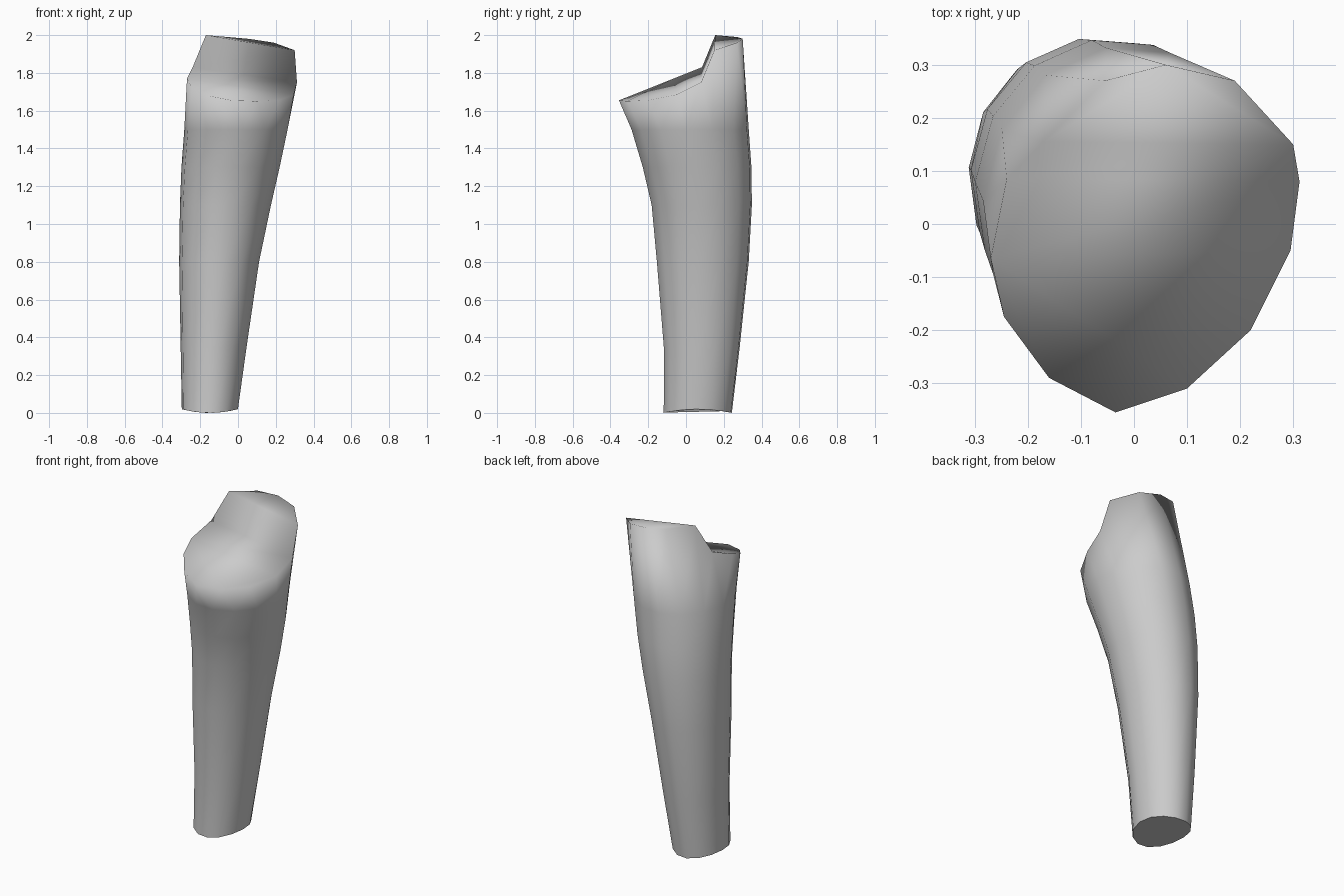
import bpy, bmesh, math

if "Cube" in bpy.data.objects:
    bpy.data.objects.remove(bpy.data.objects["Cube"])

N = 14
# cross-sections: z, x min, x max, y min, y max
SECTIONS = [
    (0.01, -0.298, 0.0, -0.12, 0.245),
    (0.35, -0.304, 0.046, -0.12, 0.287),
    (0.80, -0.312, 0.112, -0.157, 0.335),
    (1.10, -0.308, 0.175, -0.185, 0.352),
    (1.30, -0.300, 0.221, -0.232, 0.350),
    (1.50, -0.285, 0.263, -0.292, 0.336),
]
# slanted, notched upper rim, counter-clockwise from the right side
RIM = [
    (0.295, -0.05, 1.685), (0.312, 0.08, 1.75), (0.30, 0.15, 1.92),
    (0.19, 0.27, 1.96), (0.06, 0.30, 1.98), (-0.055, 0.27, 1.99),
    (-0.17, 0.155, 2.0), (-0.24, 0.085, 1.83), (-0.27, -0.065, 1.77),
    (-0.245, -0.175, 1.725), (-0.16, -0.29, 1.68), (-0.035, -0.355, 1.655),
    (0.10, -0.31, 1.65), (0.22, -0.20, 1.655),
]

bm = bmesh.new()
rings = []
for k, (z, x0, x1, y0, y1) in enumerate(SECTIONS):
    ring = []
    for i in range(N):
        a = math.radians(-4) + math.tau * i / N
        # the lower end is slightly wavy
        dz = 0.01 * math.cos(2 * a) if k == 0 else 0
        ring.append(bm.verts.new(((x0 + x1) / 2 + (x1 - x0) / 2 * math.cos(a),
                                  (y0 + y1) / 2 + (y1 - y0) / 2 * math.sin(a),
                                  z + dz)))
    rings.append(ring)
rings.append([bm.verts.new(p) for p in RIM])

# side walls
for lo, hi in zip(rings, rings[1:]):
    for i in range(N):
        j = (i + 1) % N
        bm.faces.new((lo[i], lo[j], hi[j], hi[i]))

# upper end: sloping front face and raised back face
rim = rings[-1]
bm.faces.new(rim[7:] + rim[:2])
bm.faces.new(rim[1:8])

for f in bm.faces:
    f.smooth = True

# flat lower end with a hard edge
base = bm.faces.new(rings[0][::-1])
for e in base.edges:
    e.smooth = False

mesh = bpy.data.meshes.new("limb_segment")
bm.to_mesh(mesh)
bm.free()
obj = bpy.data.objects.new("limb_segment", mesh)
bpy.context.collection.objects.link(obj)
